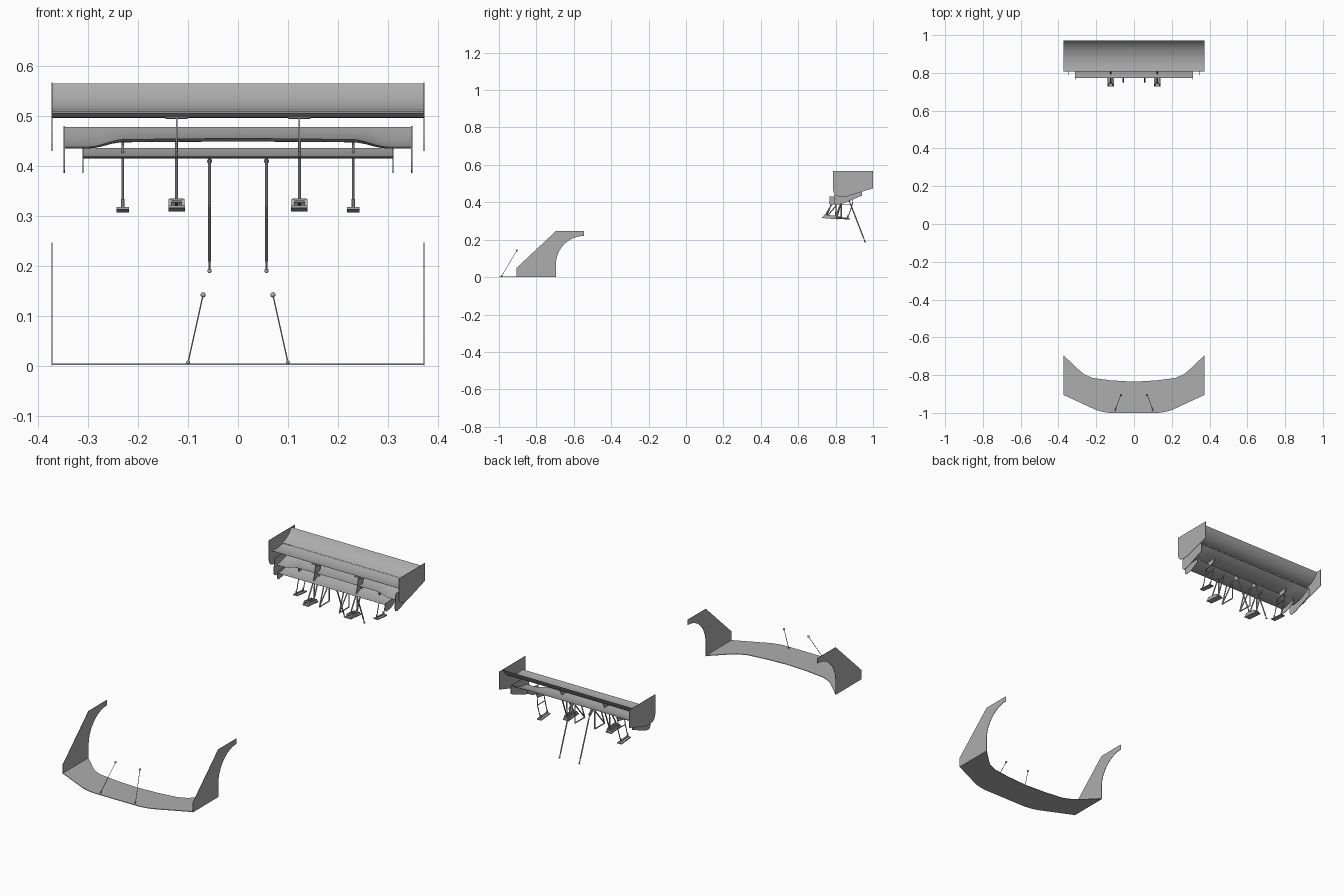
import bpy, bmesh, math
from mathutils import Vector

if "Cube" in bpy.data.objects:
    bpy.data.objects.remove(bpy.data.objects["Cube"])

carbon = bpy.data.materials.new("dark_grey")
carbon.diffuse_color = (.42, .42, .42, 1)
carbon.use_nodes = True
carbon.node_tree.nodes["Principled BSDF"].inputs["Base Color"].default_value = carbon.diffuse_color


def finish(name, bm, smooth=False):
    bmesh.ops.recalc_face_normals(bm, faces=bm.faces)
    me = bpy.data.meshes.new(name)
    bm.to_mesh(me)
    bm.free()
    me.materials.append(carbon)
    ob = bpy.data.objects.new(name, me)
    bpy.context.collection.objects.link(ob)
    if smooth:
        bpy.ops.object.select_all(action='DESELECT')
        bpy.context.view_layer.objects.active = ob
        ob.select_set(True)
        bpy.ops.object.shade_smooth_by_angle(angle=math.radians(35))
    return ob


def prism(name, pts, to_3d, depth):
    # extrude a flat outline along a vector
    bm = bmesh.new()
    f = bm.faces.new([bm.verts.new(to_3d(a, b)) for a, b in pts])
    r = bmesh.ops.extrude_face_region(bm, geom=[f])
    vs = [v for v in r['geom'] if isinstance(v, bmesh.types.BMVert)]
    bmesh.ops.translate(bm, verts=vs, vec=depth)
    return finish(name, bm)


def plate(name, x, pts, t):
    # side-profile plate (y, z) centred on x
    return prism(name, pts, lambda y, z: (x - t / 2, y, z), (t, 0, 0))


def rod(name, a, b, r, n=10):
    a, b = Vector(a), Vector(b)
    d = b - a
    bm = bmesh.new()
    bmesh.ops.create_cone(bm, cap_ends=True, segments=n, radius1=r, radius2=r, depth=d.length)
    bm.transform(d.to_track_quat('Z', 'Y').to_matrix().to_4x4())
    bmesh.ops.translate(bm, verts=bm.verts, vec=(a + b) / 2)
    return finish(name, bm, True)


def ball(name, p, r):
    bm = bmesh.new()
    bmesh.ops.create_uvsphere(bm, u_segments=10, v_segments=6, radius=r)
    bmesh.ops.translate(bm, verts=bm.verts, vec=p)
    return finish(name, bm, True)


def bezier(p, t):
    return ((1 - t) ** 2 * Vector(p[0]) + 2 * t * (1 - t) * Vector(p[1]) + t * t * Vector(p[2]))


def foil(name, camber, thick, half, raise_fn=None, nx=1):
    # aerofoil around a curved camber line, lofted along x
    n = 14
    up, lo = [], []
    for i in range(n + 1):
        t = (1 - math.cos(math.pi * i / n)) / 2
        p = bezier(camber, t)
        d = (bezier(camber, t + .01) - bezier(camber, t - .01)).normalized()
        h = thick * (1.3 * math.sqrt(t) * (1 - t) + .04)
        nr = Vector((-d.y, d.x)) * h
        up.append((t, p + nr))
        lo.append((t, p - nr))
    ring = up + lo[::-1]
    bm = bmesh.new()
    rows = []
    for k in range(nx + 1):
        x = -half + 2 * half * k / nx
        dz = raise_fn(x) if raise_fn else 0
        rows.append([bm.verts.new((x, p.x, p.y + dz * (1 - t))) for t, p in ring])
    m = len(ring)
    for a, b in zip(rows, rows[1:]):
        for i in range(m):
            bm.faces.new((a[i], a[(i + 1) % m], b[(i + 1) % m], b[i]))
    bm.faces.new(rows[0])
    bm.faces.new(rows[-1][::-1])
    return finish(name, bm, True)


# front splitter blade
half = [(0, -1), (.13, -1), (.165, -.995), (.2, -.985), (.373, -.905), (.373, -.695),
        (.30, -.765), (.265, -.795), (.22, -.815), (.12, -.828), (0, -.835)]
outline = half + [(-x, y) for x, y in half[-2:0:-1]]
prism("splitter_blade", outline, lambda x, y: (x, y, .0015), (0, 0, .003))

# arch fences beside the splitter
arc = [(-.545 - .15 * math.sin(a), .07 + .15 * math.cos(a))
       for a in [math.pi / 2 * i / 12 for i in range(13)]]
fence = [(-.695, 0), (-.905, 0), (-.905, .05), (-.695, .247), (-.545, .247)] + arc

# rear wing elements
foil("main_wing", [(.808, .506), (.85, .492), (.899, .510)], .006, .372)
foil("main_flap", [(.897, .5125), (.945, .522), (.971, .566)], .004, .372)


def gull(x):
    # raises the middle of the leading edge
    s = min(max((.30 - abs(x)) / .07, 0), 1)
    return .015 * s * s * (3 - 2 * s) + .003 * s * (1 - abs(x) / .3)


foil("middle_wing", [(.812, .438), (.87, .433), (.935, .478)], .005, .347, gull, 60)
foil("lower_wing", [(.772, .419), (.81, .413), (.86, .436)], .004, .31)

big_end = [(.786, .568), (.786, .465), (.793, .445), (.806, .434), (.826, .43),
           (.862, .432), (1, .475), (1, .568)]
mid_end = [(.797, .48), (.79, .41), (.794, .392), (.805, .386), (.835, .392),
           (.94, .435), (.94, .48)]
low_end = [(.768, .43), (.765, .395), (.775, .386), (.81, .39), (.862, .418), (.862, .437)]

for s, side in ((-1, "left"), (1, "right")):
    def nm(part):
        return side + "_" + part

    plate(nm("splitter_fence"), s * .373, fence, .002)

    # splitter stay
    a, b = (s * .1, -.985, .007), (s * .07, -.905, .142)
    rod(nm("splitter_stay"), a, b, .0013)
    ball(nm("stay_foot"), a, .004)
    ball(nm("stay_top"), b, .0055)

    # end plates
    plate(nm("wing_end_plate"), s * .373, big_end, .002)
    plate(nm("middle_end_plate"), s * .348, mid_end, .003)
    plate(nm("lower_end_plate"), s * .311, low_end, .0015)

    # main wing pylon with truss, foot and top flange
    x = s * .123
    plate(nm("pylon"), x, [(.812, .498), (.87, .497), (.835, .44), (.812, .425), (.797, .43)], .003)
    plate(nm("pylon_flange"), x, [(.81, .499), (.875, .498), (.875, .495), (.81, .496)], .044)
    plate(nm("pylon_foot"), x, [(.728, .316), (.812, .309), (.812, .314), (.728, .321)], .033)
    for dx in (-.013, .013):
        plate(nm("foot_lug"), x + dx, [(.73, .318), (.81, .311), (.80, .328), (.74, .334)], .006)
    for a, b in (((.745, .33), (.805, .435)), ((.80, .322), (.805, .435)), ((.80, .322), (.85, .452)),
                 ((.745, .33), (.80, .322))):
        rod(nm("pylon_strut"), (x, *a), (x, *b), .0033)
    for p in ((.745, .33), (.80, .322)):
        rod(nm("pylon_pin"), (x - .014, *p), (x + .014, *p), .005)

    # outer mount for the middle wing
    x = s * .231
    plate(nm("outer_foot"), x, [(.80, .313), (.877, .307), (.877, .312), (.80, .318)], .025)
    for a, b in (((.808, .32), (.828, .39)), ((.865, .315), (.89, .39)), ((.828, .39), (.84, .44)),
                 ((.89, .39), (.885, .448)), ((.828, .39), (.89, .39)), ((.808, .32), (.865, .315))):
        rod(nm("outer_strut"), (x, *a), (x, *b), .0022)
    for y, z in ((.808, .32), (.865, .315)):
        rod(nm("outer_lug"), (x, y, z - .005), (x, y, z + .014), .004)
    plate(nm("outer_bracket"), x, [(.825, .444), (.90, .455), (.89, .43), (.835, .42)], .005)

    # inner V brace and long rear link
    x = s * .057
    for a, b in (((.75, .32), (.785, .413)), ((.75, .32), (.83, .415)), ((.83, .32), (.83, .415)),
                 ((.75, .32), (.83, .32))):
        rod(nm("inner_brace"), (x, *a), (x, *b), .003)
    top, low = Vector((x, .872, .41)), Vector((x, .957, .19))
    rod(nm("rear_link_ends"), top, low, .0022)
    rod(nm("rear_link"), top.lerp(low, .09), top.lerp(low, .91), .0033)
    ball(nm("rear_link_top"), top, .0055)
    ball(nm("rear_link_foot"), low, .0045)
    plate(nm("rear_link_bracket"), x, [(.84, .424), (.86, .434), (.882, .412), (.87, .402)], .005)
